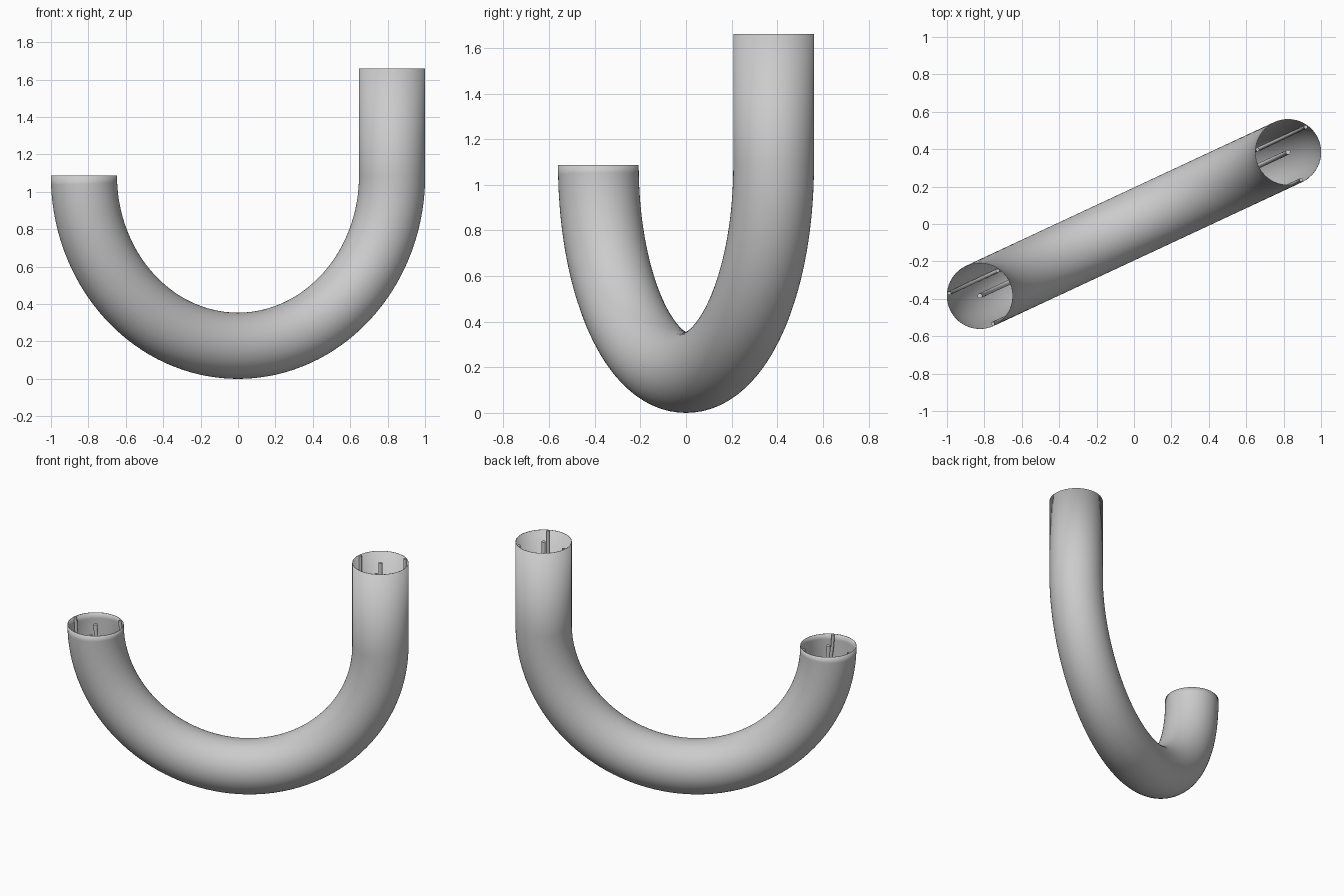
import bpy, bmesh, math
from mathutils import Vector, Matrix

cube = bpy.data.objects.get("Cube")
if cube:
    bpy.data.objects.remove(cube, do_unlink=True)

BEND, PIPE, RIM, TOP = 0.909, 0.177, 1.086, 1.66
TURN = Matrix.Rotation(math.radians(25), 3, 'Z')


def material(name, value):
    mat = bpy.data.materials.new(name)
    mat.use_nodes = True
    colour = (value, value, value, 1)
    mat.diffuse_color = colour
    mat.node_tree.nodes["Principled BSDF"].inputs["Base Color"].default_value = colour
    return mat


def path(steps=72):
    """Centre points with the outward direction of the bend: half circle, then a straight leg."""
    stations = []
    for i in range(steps + 1):
        a = math.pi + math.pi * i / steps
        out = Vector((math.cos(a), 0, math.sin(a)))
        stations.append((Vector((0, 0, RIM)) + out * BEND, out))
    stations.append((Vector((BEND, 0, TOP)), Vector((1, 0, 0))))
    return stations


def sweep(name, radius, sides, mat, offset=(0, 0), capped=True):
    """Carry a circle, shifted by offset (outward, sideways), along the path."""
    bm = bmesh.new()
    side = Vector((0, 1, 0))
    rings = []
    for centre, out in path():
        ring = []
        for k in range(sides):
            a = math.tau * k / sides
            p = (centre + out * (offset[0] + radius * math.cos(a))
                 + side * (offset[1] + radius * math.sin(a)))
            ring.append(bm.verts.new(TURN @ p))
        rings.append(ring)
    for r0, r1 in zip(rings, rings[1:]):
        for k in range(sides):
            j = (k + 1) % sides
            bm.faces.new((r0[k], r0[j], r1[j], r1[k]))
    if capped:
        bm.faces.new(rings[0])
        bm.faces.new(rings[-1])
    bmesh.ops.recalc_face_normals(bm, faces=bm.faces)
    # An open shell must face away from the path
    bm.faces.ensure_lookup_table()
    face = bm.faces[0]
    middle = sum((v.co for v in rings[0]), Vector()) / sides
    if face.normal.dot(face.calc_center_median() - middle) < 0:
        bmesh.ops.reverse_faces(bm, faces=bm.faces)
    mesh = bpy.data.meshes.new(name)
    bm.to_mesh(mesh)
    bm.free()
    obj = bpy.data.objects.new(name, mesh)
    bpy.context.collection.objects.link(obj)
    mesh.materials.append(mat)
    bpy.ops.object.select_all(action='DESELECT')
    bpy.context.view_layer.objects.active = obj
    obj.select_set(True)
    bpy.ops.object.shade_smooth_by_angle(angle=math.radians(35))
    return obj


grey = material("pipe_grey", 0.6)
light = material("rod_grey", 0.65)

# Thin-walled outer pipe
pipe = sweep("outer_pipe", PIPE, 64, grey, capped=False)
wall = pipe.modifiers.new("wall", 'SOLIDIFY')
wall.thickness = 0.003
wall.offset = -1

# Rod along the centre line
sweep("centre_rod", 0.013, 16, light)

# Three rods evenly spaced against the inner wall
for i in range(3):
    a = math.radians(-90 + 120 * i)
    reach = PIPE - 0.013
    sweep(f"wall_rod_{i + 1}", 0.01, 12, grey,
          (reach * math.cos(a), reach * math.sin(a)))
